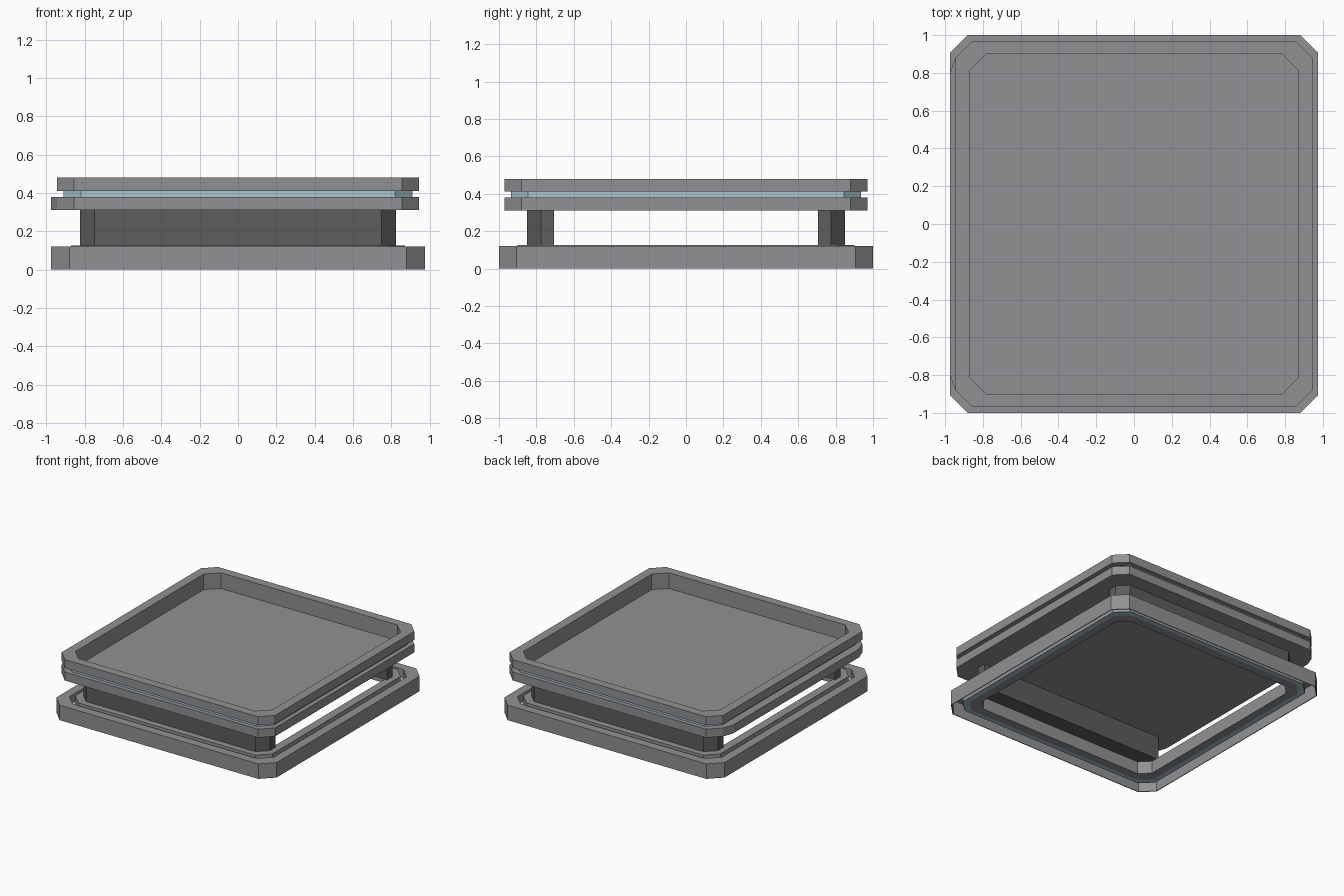
import bpy, bmesh

if "Cube" in bpy.data.objects:
    bpy.data.objects.remove(bpy.data.objects["Cube"])


def material(name, r, g, b):
    m = bpy.data.materials.new(name)
    m.diffuse_color = (r, g, b, 1)
    m.use_nodes = True
    m.node_tree.nodes["Principled BSDF"].inputs["Base Color"].default_value = m.diffuse_color
    return m


GREY = material("grey_metal", 0.285, 0.285, 0.3)
DARK = material("dark_panel", 0.11, 0.11, 0.107)
GLASS = material("pale_teal", 0.4, 0.57, 0.62)


def octagon(hx, hy, c):
    # rectangle with cut corners, counter-clockwise
    return [(-hx + c, -hy), (hx - c, -hy), (hx, -hy + c), (hx, hy - c),
            (hx - c, hy), (-hx + c, hy), (-hx, hy - c), (-hx, -hy + c)]


def finish(name, bm, mat):
    bmesh.ops.recalc_face_normals(bm, faces=bm.faces)
    me = bpy.data.meshes.new(name)
    bm.to_mesh(me)
    bm.free()
    me.materials.append(mat)
    ob = bpy.data.objects.new(name, me)
    bpy.context.collection.objects.link(ob)
    return ob


def sweep(name, section, mat):
    # closed section of (outline, height) pairs joined around the outline
    bm = bmesh.new()
    loops = [[bm.verts.new((x, y, z)) for x, y in pts] for pts, z in section]
    n, m = len(section[0][0]), len(section)
    for k in range(m):
        a, b = loops[k], loops[(k + 1) % m]
        for i in range(n):
            j = (i + 1) % n
            bm.faces.new((a[i], a[j], b[j], b[i]))
    return finish(name, bm, mat)


def ring(name, outer, inner, z0, z1, mat):
    return sweep(name, [(outer, z0), (outer, z1), (inner, z1), (inner, z0)], mat)


def prism(name, pts, z0, z1, mat):
    bm = bmesh.new()
    lo = [bm.verts.new((x, y, z0)) for x, y in pts]
    hi = [bm.verts.new((x, y, z1)) for x, y in pts]
    bm.faces.new(lo[::-1])
    bm.faces.new(hi)
    for i in range(len(pts)):
        j = (i + 1) % len(pts)
        bm.faces.new((lo[i], lo[j], hi[j], hi[i]))
    return finish(name, bm, mat)


# base: hollow outer frame open underneath, recessed seal, inner lip
o_base = octagon(0.975, 1.0, 0.095)
o_skin = octagon(0.969, 0.994, 0.094)
o_mid = octagon(0.911, 0.936, 0.09)
o_in = octagon(0.905, 0.93, 0.09)
o_lip = octagon(0.872, 0.9, 0.088)
o_open = octagon(0.805, 0.83, 0.075)
sweep("base_frame", [(o_base, 0), (o_base, 0.12), (o_in, 0.12), (o_in, 0.025),
                     (o_mid, 0.025), (o_mid, 0.114), (o_skin, 0.114), (o_skin, 0)], GREY)
ring("base_seal", o_in, o_lip, 0.025, 0.055, GLASS)
ring("base_lip", o_lip, o_open, 0.025, 0.126, GREY)

# front and back support blocks with cut outer corners
for name, s in (("front_wall", -1), ("back_wall", 1)):
    out = [(-0.825, 0.707), (-0.825, 0.775), (-0.75, 0.85),
           (0.75, 0.85), (0.825, 0.775), (0.825, 0.707)]
    prism(name, [(x, s * y) for x, y in out], 0.124, 0.312, DARK)

# tray: lower rim (left side slightly bulged), glass band, upper rim, floor
o_tray = octagon(0.945, 0.97, 0.09)
o_well = octagon(0.872, 0.9, 0.09)
o_band = octagon(0.88, 0.908, 0.09)
bulge, well_match = list(o_tray), list(o_well)
bulge[7:7] = [(-0.975, 0.8), (-0.975, -0.8)]
well_match[7:7] = [(-0.872, 0.8), (-0.872, -0.8)]
ring("tray_lower_rim", bulge, well_match, 0.312, 0.38, GREY)
ring("glass_band", octagon(0.91, 0.935, 0.09), o_band, 0.38, 0.412, GLASS)
ring("tray_liner", o_band, o_well, 0.38, 0.412, GREY)
ring("tray_upper_rim", o_tray, o_well, 0.412, 0.48, GREY)
prism("tray_floor", o_well, 0.312, 0.355, GREY)
